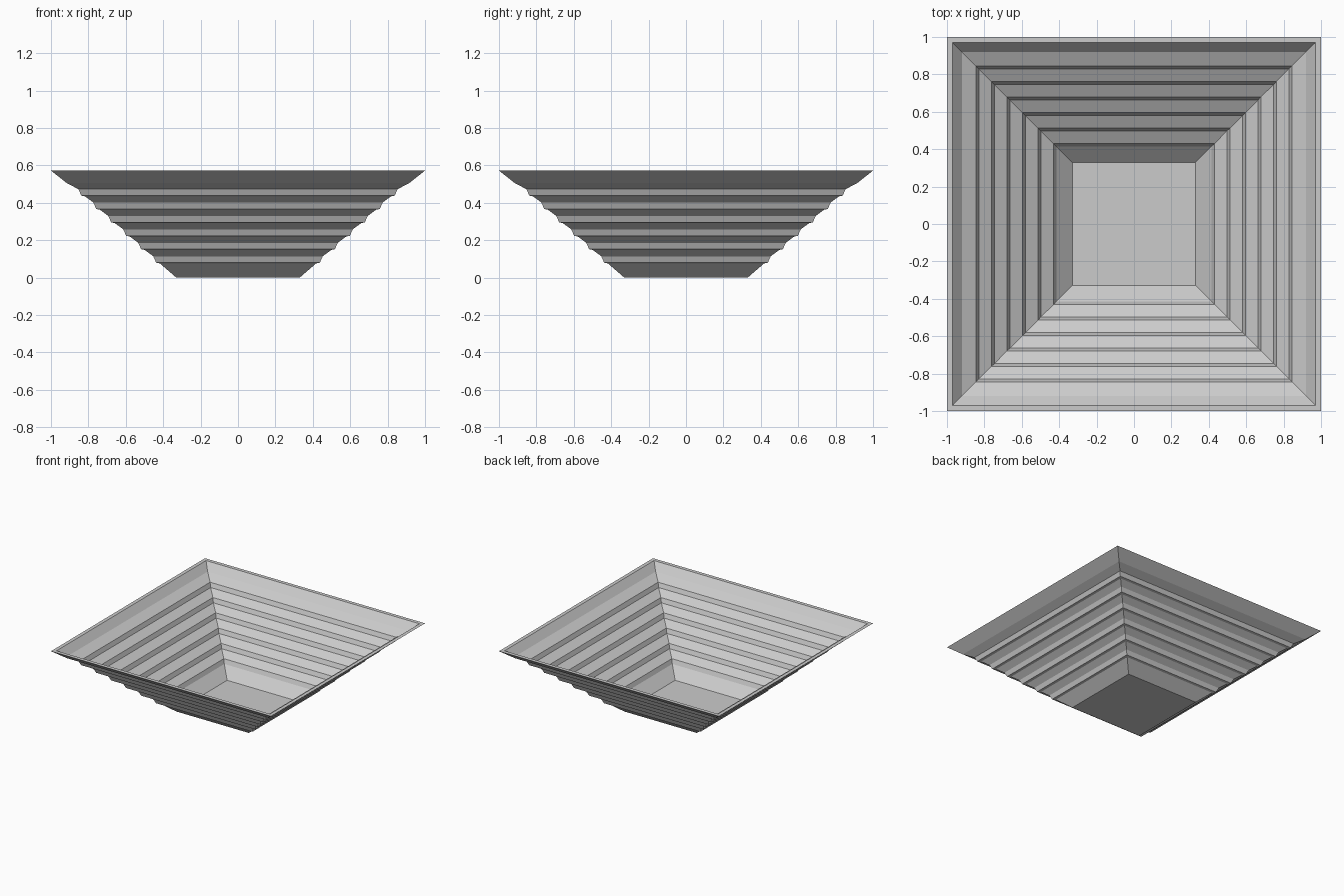
import bpy, bmesh

if "Cube" in bpy.data.objects:
    bpy.data.objects.remove(bpy.data.objects["Cube"])

grey = bpy.data.materials.new("light grey")
grey.diffuse_color = (0.6, 0.6, 0.6, 1)
grey.use_nodes = True
grey.node_tree.nodes["Principled BSDF"].inputs["Base Color"].default_value = grey.diffuse_color

STEPS = 6
RISE = 0.0717

# outer wall, from the base up: (half width, height)
profile = [(0.33, 0.0)]
for i in range(STEPS):
    r, z = 0.438 + 0.08 * i, 0.08 + RISE * i
    profile += [(r - 0.02, z - 0.004),      # narrow underside
                (r, z),                     # foot of the steep band
                (r + 0.015, z + 0.034)]     # head of the steep band
profile += [(0.915, 0.505), (1.0, 0.572)]

# flat rim, then the inner wall back down to the floor
profile += [(0.97, 0.572), (0.92, 0.514)]
for i in reversed(range(STEPS)):
    r, z = 0.415 + 0.083 * i, 0.083 + RISE * i
    profile += [(r + 0.015, z + 0.034), (r, z)]
profile += [(0.33, 0.004)]


def square_loft(name, points):
    """Join square rings into a closed solid."""
    bm = bmesh.new()
    rings = [[bm.verts.new((sx * r, sy * r, z))
              for sx, sy in ((-1, -1), (1, -1), (1, 1), (-1, 1))]
             for r, z in points]
    for low, high in zip(rings, rings[1:]):
        for k in range(4):
            n = (k + 1) % 4
            bm.faces.new((low[k], low[n], high[n], high[k]))
    bm.faces.new(rings[0][::-1])    # underside
    bm.faces.new(rings[-1])         # inner floor
    mesh = bpy.data.meshes.new(name)
    bm.to_mesh(mesh)
    bm.free()
    mesh.materials.append(grey)
    obj = bpy.data.objects.new(name, mesh)
    bpy.context.collection.objects.link(obj)
    return obj


# stepped square bowl
square_loft("square_bowl", profile)
